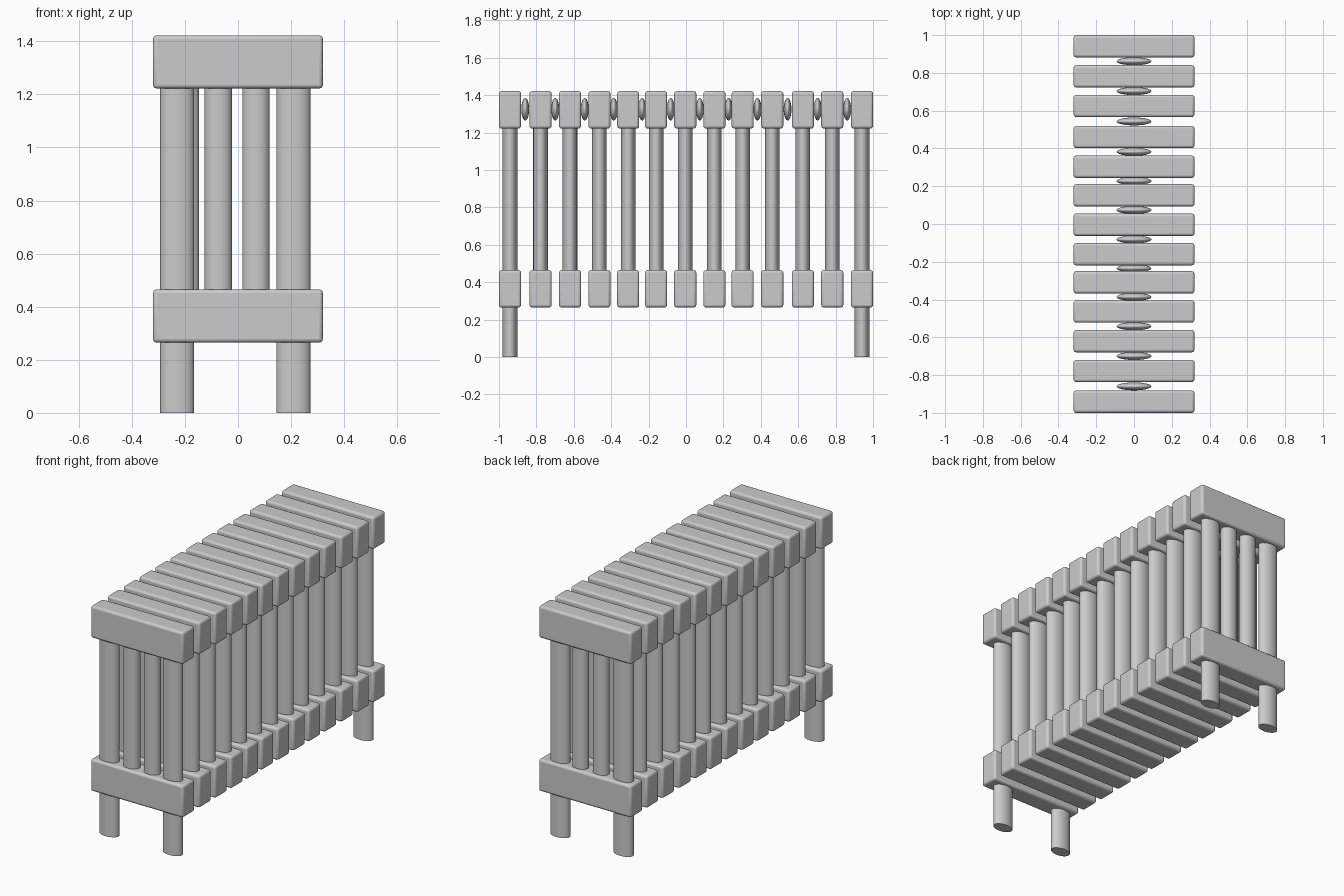
import bpy, math

if "Cube" in bpy.data.objects:
    bpy.data.objects.remove(bpy.data.objects["Cube"])

SECTION_Y = [-0.941, -0.778, -0.62, -0.463, -0.309, -0.16, -0.004,
             0.152, 0.303, 0.461, 0.625, 0.782, 0.941]


def header(name, y, z0, z1):
    bpy.ops.mesh.primitive_cube_add(size=1, location=(0, y, (z0 + z1) / 2))
    ob = bpy.context.object
    ob.name = name
    ob.scale = (0.64, 0.118, z1 - z0)
    bpy.ops.object.transform_apply(location=False, rotation=False, scale=True)
    bev = ob.modifiers.new("rounded_edges", 'BEVEL')
    bev.width = 0.014
    bev.segments = 3
    bpy.ops.object.shade_smooth_by_angle(angle=math.radians(35))


def tube(name, x, y, width, z0, z1):
    # oval tube: wide across the section, 0.078 deep
    bpy.ops.mesh.primitive_cylinder_add(vertices=32, radius=0.5, depth=z1 - z0,
                                        location=(x, y, (z0 + z1) / 2))
    ob = bpy.context.object
    ob.name = name
    ob.scale = (width, 0.078, 1)
    bpy.ops.object.transform_apply(location=False, rotation=False, scale=True)
    bpy.ops.object.shade_smooth_by_angle(angle=math.radians(35))


# radiator sections: two headers joined by four tubes
last = len(SECTION_Y) - 1
for i, y in enumerate(SECTION_Y):
    end = i in (0, last)
    header(f"top_header_{i}", y, 1.222, 1.422)
    header(f"bottom_header_{i}", y, 0.265, 0.465)
    for x, w in ((-0.229 if end else -0.21, 0.128), (-0.074, 0.103),
                 (0.068, 0.103), (0.209, 0.128)):
        tube(f"tube_{i}", x, y, w, 0.455, 1.232)
        # feet under the end sections
        if end and w > 0.12:
            tube(f"leg_{i}", x, y, w, 0.0, 0.275)

# rounded connectors between the top headers
for i, (a, b) in enumerate(zip(SECTION_Y, SECTION_Y[1:])):
    bpy.ops.mesh.primitive_uv_sphere_add(segments=32, ring_count=16, radius=1,
                                         location=(0, (a + b) / 2, 1.325))
    ob = bpy.context.object
    ob.name = f"connector_{i}"
    ob.scale = (0.092, 0.021, 0.06)
    bpy.ops.object.transform_apply(location=False, rotation=False, scale=True)
    bpy.ops.object.shade_smooth()
